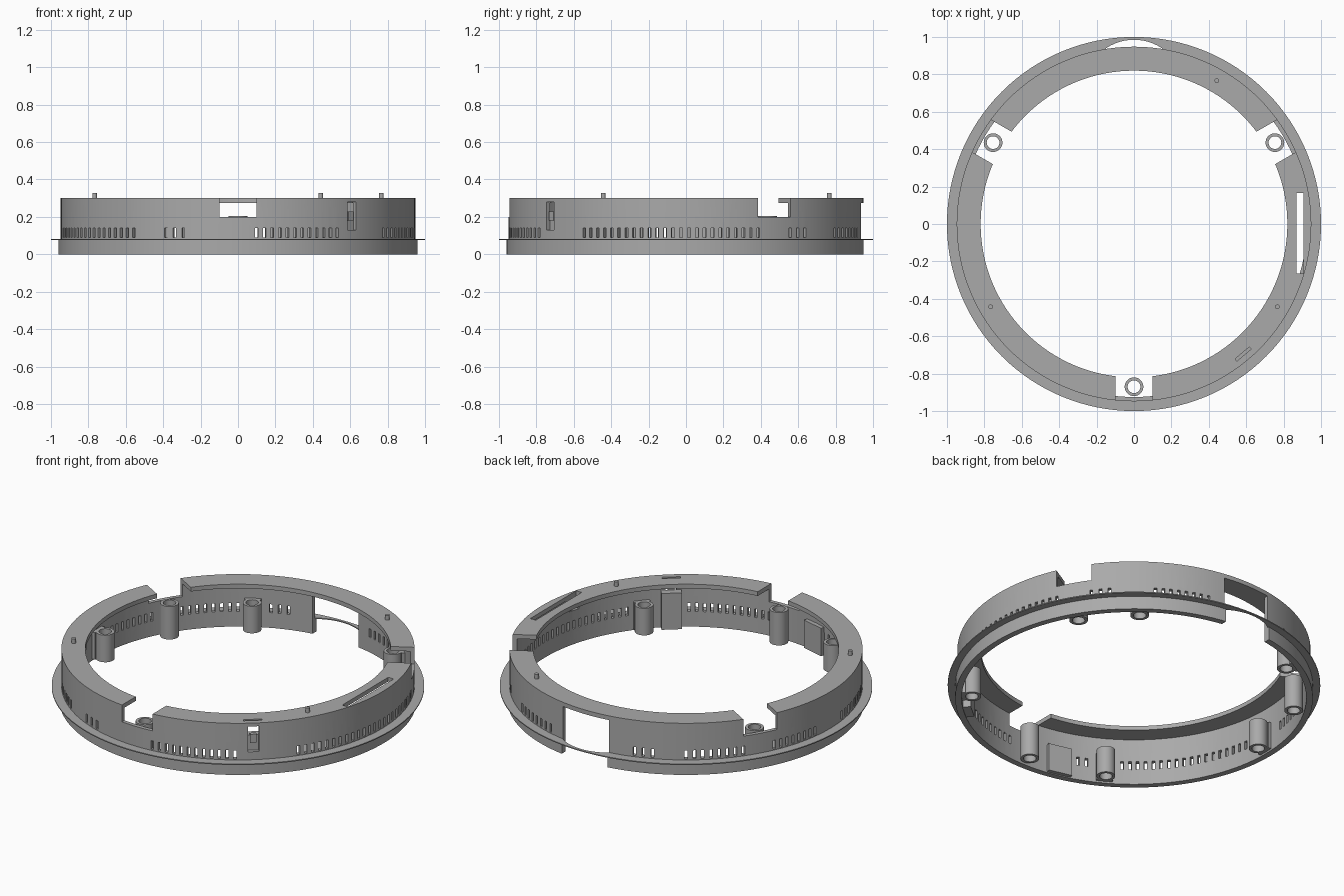
import bpy, bmesh
from math import cos, sin, pi, radians
from mathutils import Matrix, Vector

cube = bpy.data.objects.get("Cube")
if cube:
    bpy.data.objects.remove(cube, do_unlink=True)

grey = bpy.data.materials.new("grey plastic")
grey.use_nodes = True
tone = (0.4, 0.4, 0.4, 1)
grey.diffuse_color = tone
grey.node_tree.nodes["Principled BSDF"].inputs["Base Color"].default_value = tone


def finish(bm, name):
    bmesh.ops.recalc_face_normals(bm, faces=bm.faces)
    mesh = bpy.data.meshes.new(name)
    bm.to_mesh(mesh)
    bm.free()
    mesh.materials.append(grey)
    ob = bpy.data.objects.new(name, mesh)
    bpy.context.collection.objects.link(ob)
    return ob


def activate(ob):
    bpy.ops.object.select_all(action='DESELECT')
    ob.select_set(True)
    bpy.context.view_layer.objects.active = ob


def smooth(ob):
    activate(ob)
    bpy.ops.object.shade_smooth_by_angle(angle=radians(30))


def lathe(bm, profile, centre=(0, 0), steps=128):
    """Revolve a closed (radius, height) profile about a vertical axis."""
    rings = []
    for i in range(steps):
        a = 2 * pi * i / steps
        rings.append([bm.verts.new((centre[0] + r * cos(a), centre[1] + r * sin(a), z))
                      for r, z in profile])
    n = len(profile)
    for i in range(steps):
        p, q = rings[i], rings[(i + 1) % steps]
        for j in range(n):
            k = (j + 1) % n
            bm.faces.new((p[j], q[j], q[k], p[k]))


def block(bm, angle, r0, r1, width, z0, z1):
    """Box facing outward at a given angle round the ring."""
    m = (Matrix.Rotation(radians(angle), 4, 'Z')
         @ Matrix.Translation(((r0 + r1) / 2, 0, (z0 + z1) / 2))
         @ Matrix.Diagonal((r1 - r0, width, z1 - z0, 1)))
    bmesh.ops.create_cube(bm, size=1, matrix=m)


def polar(r, angle):
    return r * cos(radians(angle)), r * sin(radians(angle))


def cut(ob, bm):
    cutter = finish(bm, "cutter")
    cutter.hide_render = True
    mod = ob.modifiers.new("cut", 'BOOLEAN')
    mod.operation = 'DIFFERENCE'
    mod.solver = 'EXACT'
    mod.object = cutter
    activate(ob)
    bpy.ops.object.modifier_apply(modifier=mod.name)
    bpy.data.objects.remove(cutter, do_unlink=True)


# Ring body: skirt, wall and inward top lip
bm = bmesh.new()
lathe(bm, [(0.925, 0), (0.96, 0), (0.96, 0.08), (0.948, 0.08),
           (0.948, 0.3), (0.82, 0.3), (0.82, 0.275), (0.925, 0.275)])
body = finish(bm, "ring_body")

# Notches over the screw posts, rear opening, latch window and vents
NOTCHES = (-90, 30, 150)
LATCH = -50
VENTS = [(-84, -56), (-35, 24), (36, 42), (57, 75), (108, 114),
         (125, 144), (155, 172), (187, 234), (246, 252)]
bm = bmesh.new()
for a in NOTCHES:
    block(bm, a, 0.78, 1.05, 0.2, 0.2, 0.35)
block(bm, 90, 0.78, 1.05, 0.3, -0.05, 0.275)
block(bm, LATCH, 0.9, 1.05, 0.06, 0.13, 0.28)
for start, end in VENTS:
    count = round((end - start) / 2.6)
    for i in range(count + 1):
        block(bm, start + (end - start) * i / count, 0.88, 1.02, 0.016, 0.09, 0.14)
cut(body, bm)

# Long slot in the lip and the narrow slit above the latch
bm = bmesh.new()
bmesh.ops.create_cube(bm, size=1, matrix=Matrix.Translation((0.887, -0.05, 0.3))
                      @ Matrix.Diagonal((0.036, 0.43, 0.2, 1)))
block(bm, LATCH, 0.9, 0.915, 0.1, 0.25, 0.35)
cut(body, bm)
smooth(body)

# Thin flange with a curved relief behind the rear opening
bm = bmesh.new()
lathe(bm, [(0.94, 0.077), (1, 0.077), (1, 0.083), (0.94, 0.083)])
flange = finish(bm, "flange")
bm = bmesh.new()
bmesh.ops.create_cone(bm, cap_ends=True, segments=64, radius1=0.27, radius2=0.27,
                      depth=0.1, matrix=Matrix.Translation((0, 0.715, 0.08)))
cut(flange, bm)
smooth(flange)

# Hollow screw posts: tall ones in the notches, shorter ones webbed to the wall
posts = [(a, 0.205, False) for a in NOTCHES]
posts += [(a, 0.17, True) for a in (52, 120, 180, 240, -40)]
for a, top, webbed in posts:
    bm = bmesh.new()
    lathe(bm, [(0.034, 0.01), (0.05, 0.01), (0.05, top), (0.034, top)], polar(0.87, a), 32)
    if webbed:
        block(bm, a, 0.905, 0.93, 0.09, 0.01, top)
    smooth(finish(bm, "screw_post"))

# Latch tongue and its backing block
bm = bmesh.new()
block(bm, LATCH, 0.88, 0.925, 0.11, 0.005, 0.22)
block(bm, LATCH, 0.92, 0.94, 0.035, 0.18, 0.23)
finish(bm, "latch")

# Flat pad on the inside of the front wall
bm = bmesh.new()
block(bm, 256, 0.9, 0.935, 0.14, 0.005, 0.17)
finish(bm, "inner_pad")

# Locating pins on the lip
for a in (60, -30, 210):
    bm = bmesh.new()
    x, y = polar(0.885, a)
    bmesh.ops.create_cone(bm, cap_ends=True, segments=20, radius1=0.012, radius2=0.012,
                          depth=0.03, matrix=Matrix.Translation(Vector((x, y, 0.312))))
    smooth(finish(bm, "locating_pin"))
